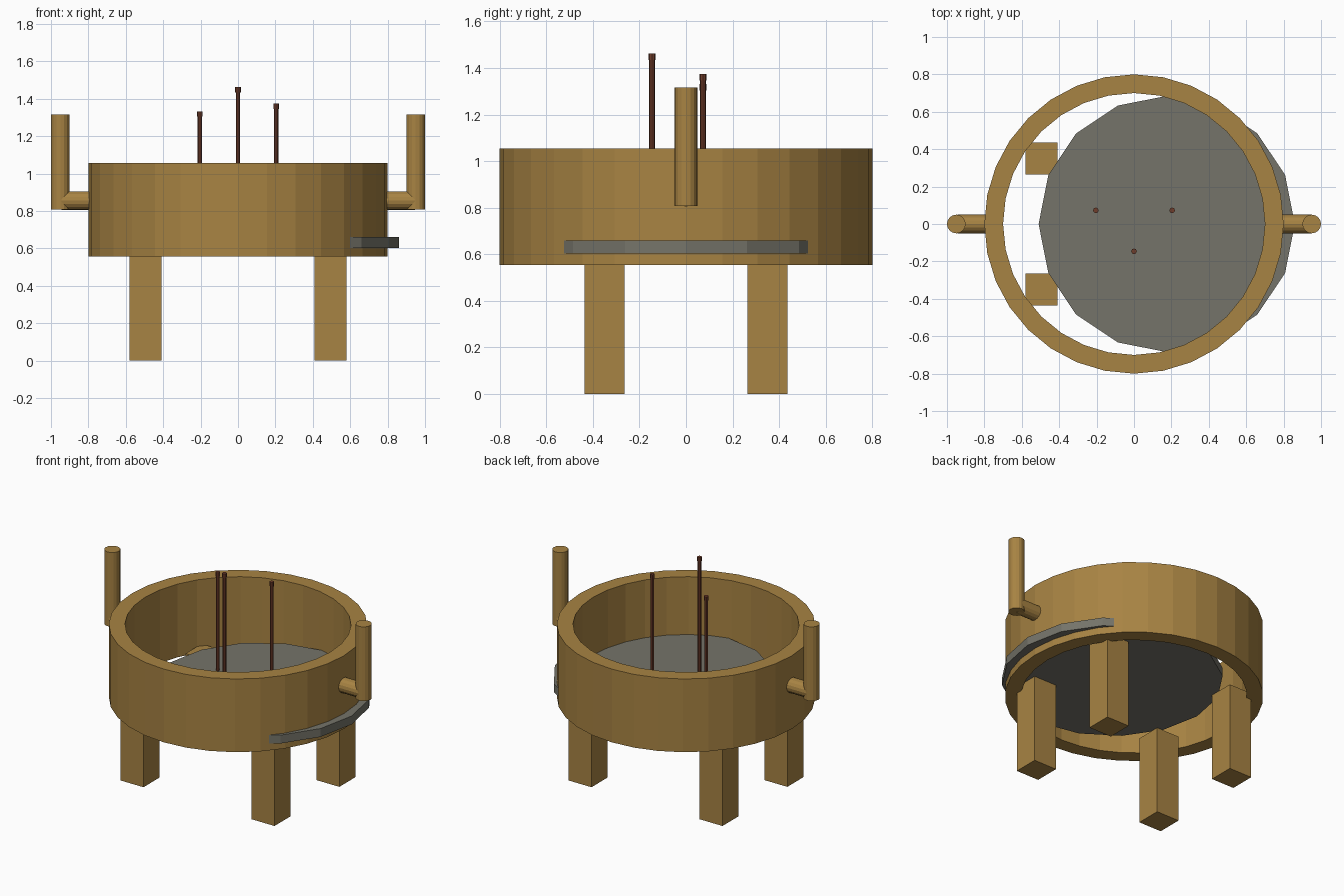
import bpy, bmesh, math
from mathutils import Matrix, Vector

if "Cube" in bpy.data.objects:
    bpy.data.objects.remove(bpy.data.objects["Cube"])


def material(name, rgb):
    m = bpy.data.materials.new(name)
    m.diffuse_color = (*rgb, 1)
    m.use_nodes = True
    m.node_tree.nodes["Principled BSDF"].inputs["Base Color"].default_value = m.diffuse_color
    return m


BRASS = material("brass", (0.39, 0.228, 0.056))
ASH = material("ash grey", (0.178, 0.174, 0.143))
BROWN = material("reddish brown", (0.16, 0.047, 0.024))


def finish(bm, name, mat):
    bmesh.ops.recalc_face_normals(bm, faces=bm.faces)
    me = bpy.data.meshes.new(name)
    bm.to_mesh(me)
    bm.free()
    me.materials.append(mat)
    ob = bpy.data.objects.new(name, me)
    bpy.context.collection.objects.link(ob)
    return ob


def add_rod(bm, start, end, radius, sides):
    """Closed cylinder between two points, with a vertex on the local x axis."""
    a, b = Vector(start), Vector(end)
    d = b - a
    rot = Vector((0, 0, 1)).rotation_difference(d).to_matrix().to_4x4()
    geo = bmesh.ops.create_cone(bm, cap_ends=True, segments=sides, radius1=radius,
                                radius2=radius, depth=d.length)
    bmesh.ops.transform(bm, verts=geo["verts"],
                        matrix=Matrix.Translation((a + b) / 2) @ rot)


# Open bowl wall: rectangular section swept round the axis
bm = bmesh.new()
section = [(0.70, 0.555), (0.80, 0.555), (0.80, 1.055), (0.70, 1.055)]
N = 32
rings = [[bm.verts.new((r * math.cos(i * math.tau / N), r * math.sin(i * math.tau / N), z))
          for r, z in section] for i in range(N)]
for i in range(N):
    p, q = rings[i], rings[(i + 1) % N]
    for j in range(4):
        k = (j + 1) % 4
        bm.faces.new((p[j], q[j], q[k], p[k]))
finish(bm, "bowl_wall", BRASS)

# Off-centre ash plate that pokes through the wall on the right
bm = bmesh.new()
add_rod(bm, (0.175, 0, 0.603), (0.175, 0, 0.66), 0.685, 16)
finish(bm, "ash_plate", ASH)

# Four square legs
for sx, side in ((-1, "left"), (1, "right")):
    for sy, end in ((-1, "front"), (1, "back")):
        bm = bmesh.new()
        bmesh.ops.create_cube(bm, size=1, matrix=Matrix.Translation((sx * 0.495, sy * 0.35, 0.30))
                              @ Matrix.Diagonal((0.172, 0.172, 0.60, 1)))
        finish(bm, f"{end}_{side}_leg", BRASS)

# Handles: short arm out of the wall, then an upright post
for s, side in ((-1, "left"), (1, "right")):
    bm = bmesh.new()
    add_rod(bm, (s * 0.75, 0, 0.855), (s * 0.945, 0, 0.855), 0.05, 16)
    finish(bm, f"{side}_handle_arm", BRASS)
    bm = bmesh.new()
    add_rod(bm, (s * 0.95, 0, 0.808), (s * 0.95, 0, 1.315), 0.05, 16)
    finish(bm, f"{side}_handle_post", BRASS)

# Three thin sticks with slightly wider tips
for n, (x, y, top) in enumerate([(-0.204, 0.073, 1.332), (0, -0.146, 1.462), (0.204, 0.073, 1.374)], 1):
    bm = bmesh.new()
    add_rod(bm, (x, y, 0.63), (x, y, top - 0.028), 0.012, 8)
    add_rod(bm, (x, y, top - 0.028), (x, y, top), 0.015, 8)
    finish(bm, f"incense_stick_{n}", BROWN)
